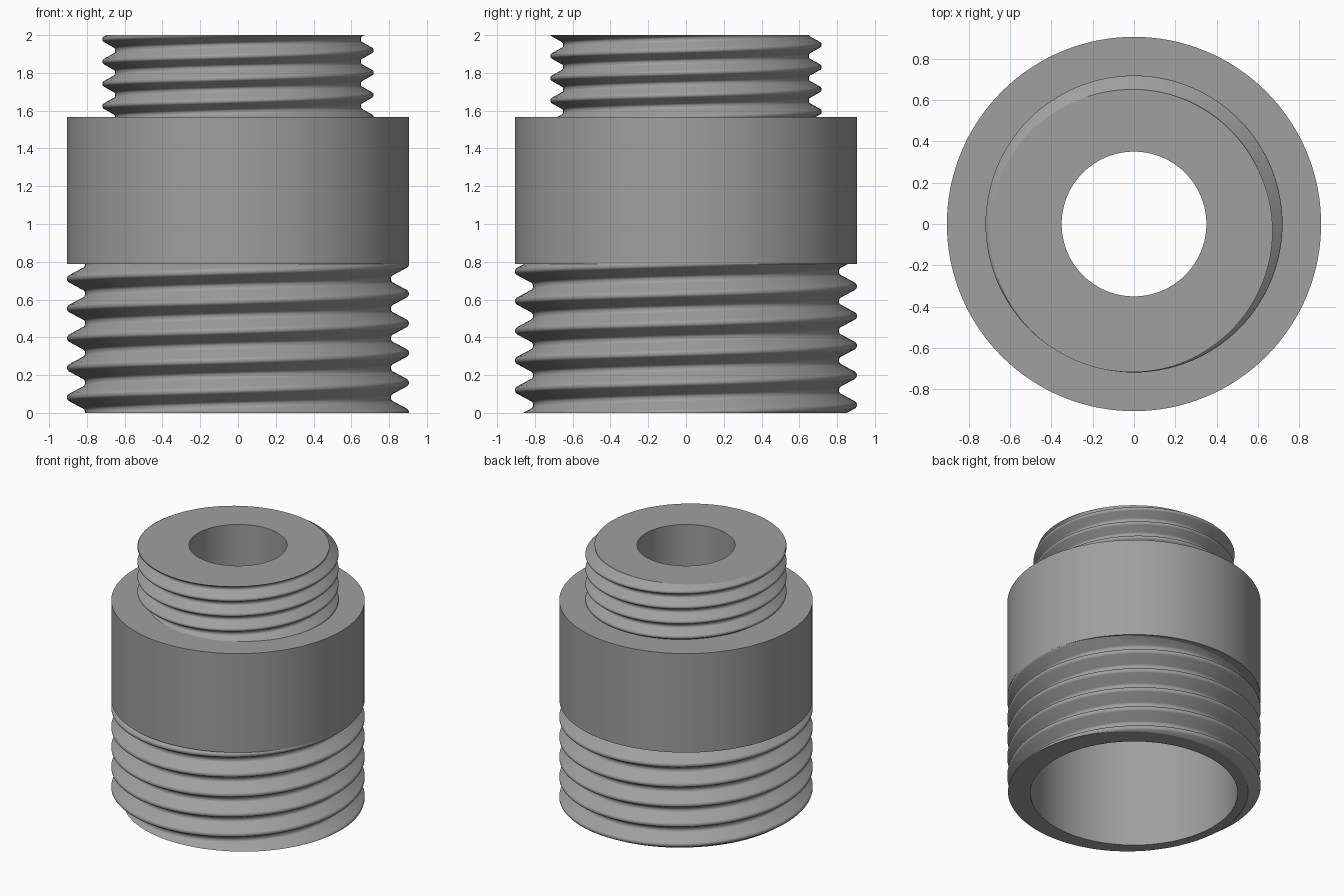
import bpy, bmesh, math

SEGMENTS = 128

cube = bpy.data.objects.get("Cube")
if cube:
    bpy.data.objects.remove(cube)

metal = bpy.data.materials.new("grey_metal")
metal.use_nodes = True
colour = (0.35, 0.35, 0.35, 1)
metal.diffuse_color = colour
metal.node_tree.nodes["Principled BSDF"].inputs["Base Color"].default_value = colour


def finish(name, bm):
    bmesh.ops.recalc_face_normals(bm, faces=bm.faces)
    mesh = bpy.data.meshes.new(name)
    bm.to_mesh(mesh)
    bm.free()
    obj = bpy.data.objects.new(name, mesh)
    bpy.context.collection.objects.link(obj)
    mesh.materials.append(metal)
    bpy.ops.object.select_all(action='DESELECT')
    obj.select_set(True)
    bpy.context.view_layer.objects.active = obj
    bpy.ops.object.shade_smooth_by_angle(angle=math.radians(27))
    return obj


def lathe(name, profile):
    """Revolve a closed (radius, z) outline around the z axis."""
    bm = bmesh.new()
    rings = []
    for k in range(SEGMENTS):
        a = math.tau * k / SEGMENTS
        rings.append([bm.verts.new((r * math.cos(a), r * math.sin(a), z)) for r, z in profile])
    n = len(profile)
    for k in range(SEGMENTS):
        p, q = rings[k], rings[(k + 1) % SEGMENTS]
        for i in range(n):
            j = (i + 1) % n
            bm.faces.new((p[i], q[i], q[j], p[j]))
    return finish(name, bm)


def thread(name, root, crest, pitch, crest_z, z_low, z_high, bore):
    """Right-handed screw surface; crest_z is the crest height at +x."""
    depth = crest - root
    # upper half of one rounded tooth: (share of pitch, share of depth)
    half = [(0.03, 1), (0.07, 0.974), (0.11, 0.915), (0.38, 0.085), (0.42, 0.026), (0.46, 0)]
    tooth = [(-t, d) for t, d in reversed(half)] + half
    step = len(tooth)
    first = math.floor((z_low - crest_z) / pitch) - 2
    last = math.ceil((z_high - crest_z) / pitch) + 2
    rows = [(t + turn, d) for turn in range(first, last) for t, d in tooth]
    bm = bmesh.new()
    columns = []
    for k in range(SEGMENTS):
        a = math.tau * k / SEGMENTS
        columns.append([bm.verts.new(((root + depth * d) * math.cos(a),
                                      (root + depth * d) * math.sin(a),
                                      crest_z + pitch * (t + k / SEGMENTS)))
                        for t, d in rows])
    # the last column meets the first one a full turn higher
    for k in range(SEGMENTS):
        p = columns[k]
        q = columns[k + 1] if k + 1 < SEGMENTS else columns[0][step:]
        for i in range(len(q) - 1):
            bm.faces.new((p[i], q[i], q[i + 1], p[i + 1]))
    # trim both ends flat, then close each with a ring reaching to the bore
    for z, side in ((z_low, -1), (z_high, 1)):
        bmesh.ops.bisect_plane(bm, geom=bm.verts[:] + bm.edges[:] + bm.faces[:],
                               plane_co=(0, 0, z), plane_no=(0, 0, side), clear_outer=True)
    rim = [e for e in bm.edges if e.is_boundary]
    ring = bmesh.ops.extrude_edge_only(bm, edges=rim)["geom"]
    for v in ring:
        if isinstance(v, bmesh.types.BMVert):
            scale = bore / math.hypot(v.co.x, v.co.y)
            v.co.x *= scale
            v.co.y *= scale
    return finish(name, bm)


# Lower and upper screw threads
thread("lower_thread", 0.81, 0.905, 0.157, 0.16, 0.0, 0.79, 0.74)
thread("upper_thread", 0.65, 0.718, 0.118, 1.919, 1.56, 2.0, 0.35)

# Smooth collar with the wide lower cavity and the narrow upper bore
lathe("collar_and_bore", [(0.74, 0.0), (0.74, 1.18), (0.35, 1.18), (0.35, 2.0),
                          (0.36, 2.0), (0.36, 1.567), (0.905, 1.567),
                          (0.905, 0.787), (0.75, 0.787), (0.75, 0.0)])
